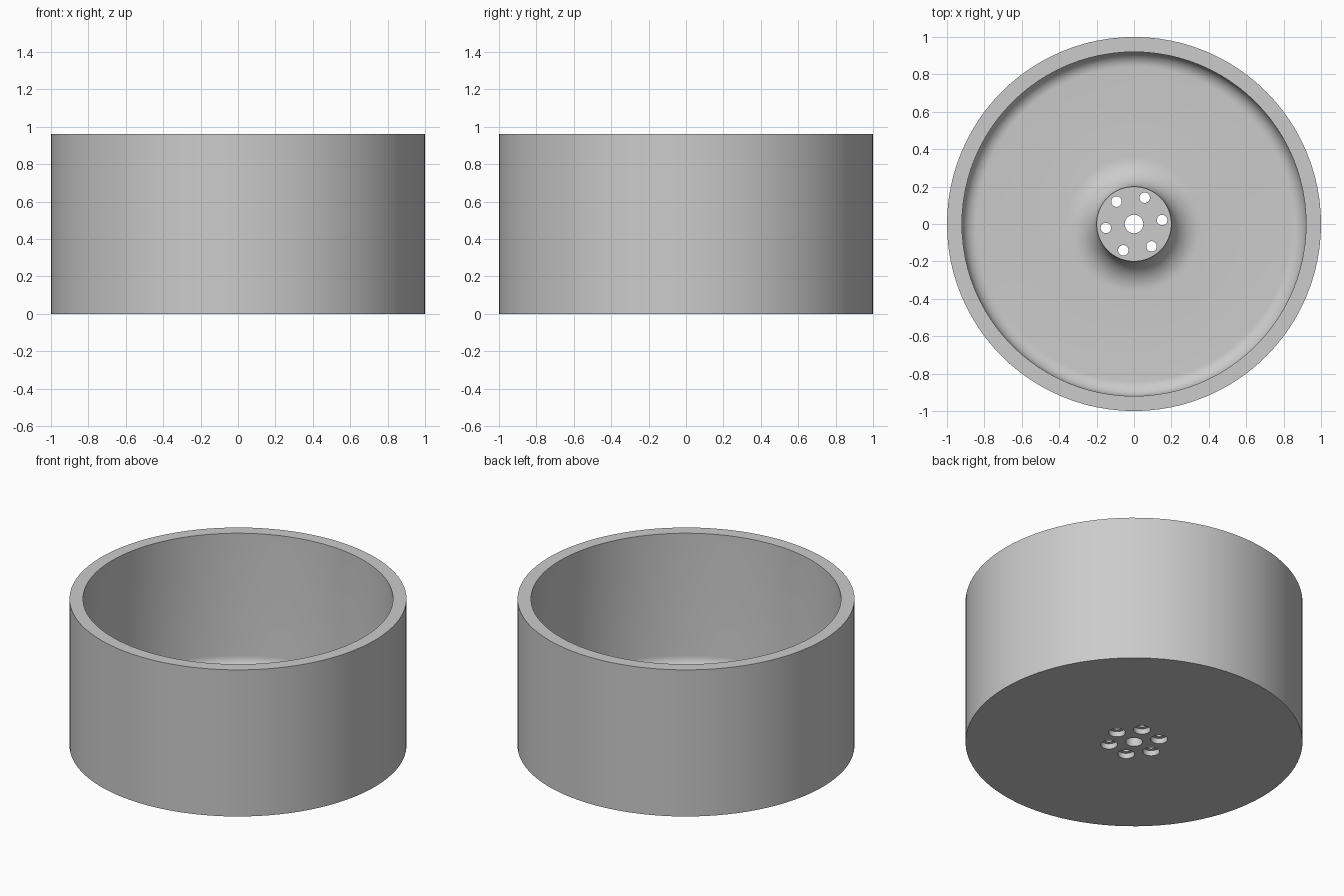
import bpy
import bmesh
from math import cos, sin, pi, radians

cube = bpy.data.objects.get("Cube")
if cube:
    bpy.data.objects.remove(cube, do_unlink=True)

HEIGHT, WALL, FLOOR = 0.96, 0.08, 0.08
INNER = 1 - WALL
BOSS_R, BOSS_FILLET, WALL_FILLET = 0.2, 0.16, 0.08

grey = bpy.data.materials.new("plain_grey")
grey.use_nodes = True
grey.diffuse_color = (0.6, 0.6, 0.6, 1)
grey.node_tree.nodes["Principled BSDF"].inputs["Base Color"].default_value = (0.6, 0.6, 0.6, 1)


def arc(cx, cz, r, start, end, steps=10):
    angles = [radians(start + (end - start) * i / steps) for i in range(steps + 1)]
    return [(cx + r * cos(a), cz + r * sin(a)) for a in angles]


def lathe(name, profile, segments, location=(0, 0, 0)):
    """Revolve an (r, z) profile that starts and ends on the axis."""
    bm = bmesh.new()
    verts = [bm.verts.new((r, 0, z)) for r, z in profile]
    edges = [bm.edges.new(pair) for pair in zip(verts, verts[1:])]
    bmesh.ops.spin(bm, geom=verts + edges, cent=(0, 0, 0), axis=(0, 0, 1),
                   angle=2 * pi, steps=segments, use_duplicate=False)
    bmesh.ops.remove_doubles(bm, verts=bm.verts, dist=1e-5)
    bmesh.ops.recalc_face_normals(bm, faces=bm.faces)
    mesh = bpy.data.meshes.new(name)
    bm.to_mesh(mesh)
    bm.free()
    mesh.materials.append(grey)
    obj = bpy.data.objects.new(name, mesh)
    obj.location = location
    bpy.context.collection.objects.link(obj)
    return obj


# Round tub with a filleted floor and a flared central boss
profile = [(0, 0), (1, 0), (1, HEIGHT), (INNER, HEIGHT)]
profile += arc(INNER - WALL_FILLET, FLOOR + WALL_FILLET, WALL_FILLET, 0, -90)
profile += arc(BOSS_R + BOSS_FILLET, FLOOR + BOSS_FILLET, BOSS_FILLET, 270, 180, 14)
profile += [(0, FLOOR + BOSS_FILLET)]
tub = lathe("tub", profile, 96)

# Central through hole and a ring of counterbored holes
cutters = [lathe("centre_hole_cutter", [(0, -0.1), (0.05, -0.1), (0.05, 0.4), (0, 0.4)], 32)]
stepped = [(0, -0.1), (0.05, -0.1), (0.05, 0.035), (0.028, 0.035), (0.028, 0.4), (0, 0.4)]
for i in range(6):
    a = radians(8 + 60 * i)
    cutters.append(lathe("ring_hole_cutter", stepped, 32, (0.152 * cos(a), 0.152 * sin(a), 0)))

bpy.context.view_layer.objects.active = tub
for cutter in cutters:
    cutter.hide_render = True
    mod = tub.modifiers.new("hole", "BOOLEAN")
    mod.operation = "DIFFERENCE"
    mod.solver = "EXACT"
    mod.object = cutter
    bpy.ops.object.modifier_apply(modifier=mod.name)
for cutter in cutters:
    bpy.data.objects.remove(cutter, do_unlink=True)

# Smooth curves, crisp rims
for obj in bpy.context.selected_objects:
    obj.select_set(False)
tub.select_set(True)
bpy.ops.object.shade_smooth_by_angle(angle=radians(30))
